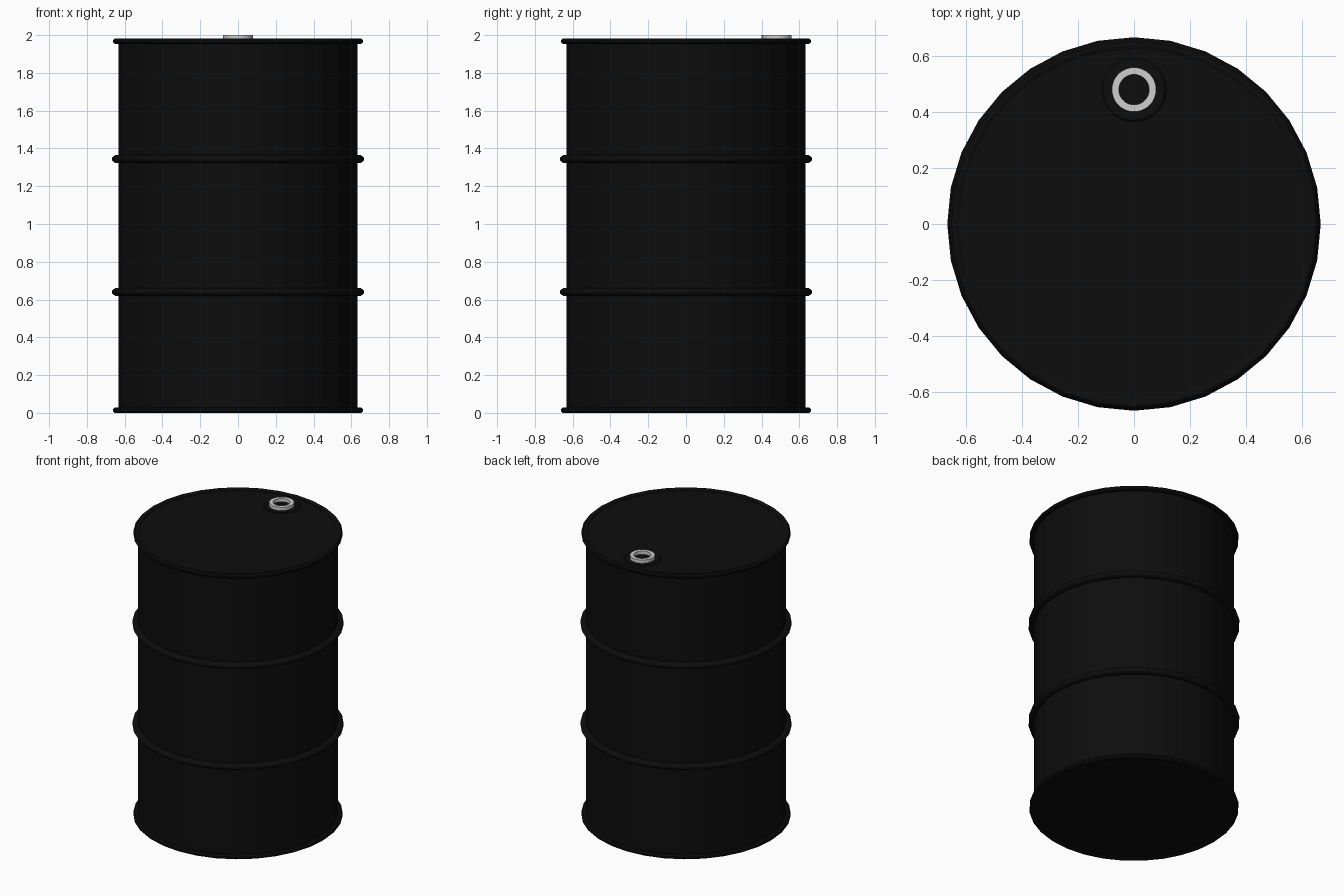
import bpy, bmesh, math

if "Cube" in bpy.data.objects:
    bpy.data.objects.remove(bpy.data.objects["Cube"])


def material(name, v):
    m = bpy.data.materials.new(name)
    m.diffuse_color = (v, v, v, 1)
    m.use_nodes = True
    m.node_tree.nodes["Principled BSDF"].inputs["Base Color"].default_value = m.diffuse_color
    return m


black = material("black_paint", 0.004)
steel = material("light_grey_metal", 0.62)


def lathe(name, profile, sides, mat, centre=(0, 0), closed=False, smooth=False):
    """Spin an (r, z) profile round the vertical axis; r = 0 ends become poles."""
    bm = bmesh.new()
    rings = []
    for r, z in profile:
        if r == 0:
            rings.append([bm.verts.new((centre[0], centre[1], z))] * sides)
        else:
            rings.append([bm.verts.new((centre[0] + r * math.cos(2 * math.pi * i / sides),
                                        centre[1] + r * math.sin(2 * math.pi * i / sides), z))
                          for i in range(sides)])
    pairs = list(zip(rings, rings[1:]))
    if closed:
        pairs.append((rings[-1], rings[0]))
    for a, b in pairs:
        for i in range(sides):
            j = (i + 1) % sides
            quad = list(dict.fromkeys((a[i], a[j], b[j], b[i])))
            bm.faces.new(quad)
    bmesh.ops.recalc_face_normals(bm, faces=bm.faces)
    me = bpy.data.meshes.new(name)
    bm.to_mesh(me)
    bm.free()
    me.materials.append(mat)
    ob = bpy.data.objects.new(name, me)
    bpy.context.collection.objects.link(ob)
    if smooth:
        bpy.ops.object.select_all(action='DESELECT')
        ob.select_set(True)
        bpy.context.view_layer.objects.active = ob
        bpy.ops.object.shade_smooth_by_angle(angle=math.radians(30))
    return ob


SIDES = 32

# Drum shell with slightly recessed lid and base
lathe("drum_body", [(0, 0.01), (0.632, 0.01), (0.632, 1.973), (0, 1.973)], SIDES, black)

# Rolled rims at both ends
for name, z in (("bottom_rim", 0.0), ("top_rim", 1.954)):
    lathe(name, [(0.625, z + 0.006), (0.638, z), (0.652, z), (0.661, z + 0.008),
                 (0.661, z + 0.020), (0.652, z + 0.028), (0.638, z + 0.028),
                 (0.625, z + 0.022)], SIDES, black, closed=True)

# Two rolling hoops round the middle
for name, z in (("lower_hoop", 0.64), ("upper_hoop", 1.344)):
    lathe(name, [(0.625, z - 0.02), (0.650, z - 0.02), (0.661, z - 0.014), (0.667, z - 0.005),
                 (0.667, z + 0.005), (0.661, z + 0.014), (0.650, z + 0.02),
                 (0.625, z + 0.02)], SIDES, black, closed=True)

# Low seat round the filler hole, and the metal filler ring
HOLE = (0, 0.48)
lathe("filler_seat", [(0.12, 1.970), (0.11, 1.977), (0, 1.977)], 32, black, HOLE)
lathe("filler_ring", [(0.079, 1.970), (0.079, 2.0), (0.054, 2.0), (0.054, 1.970)],
      64, steel, HOLE, closed=True, smooth=True)
